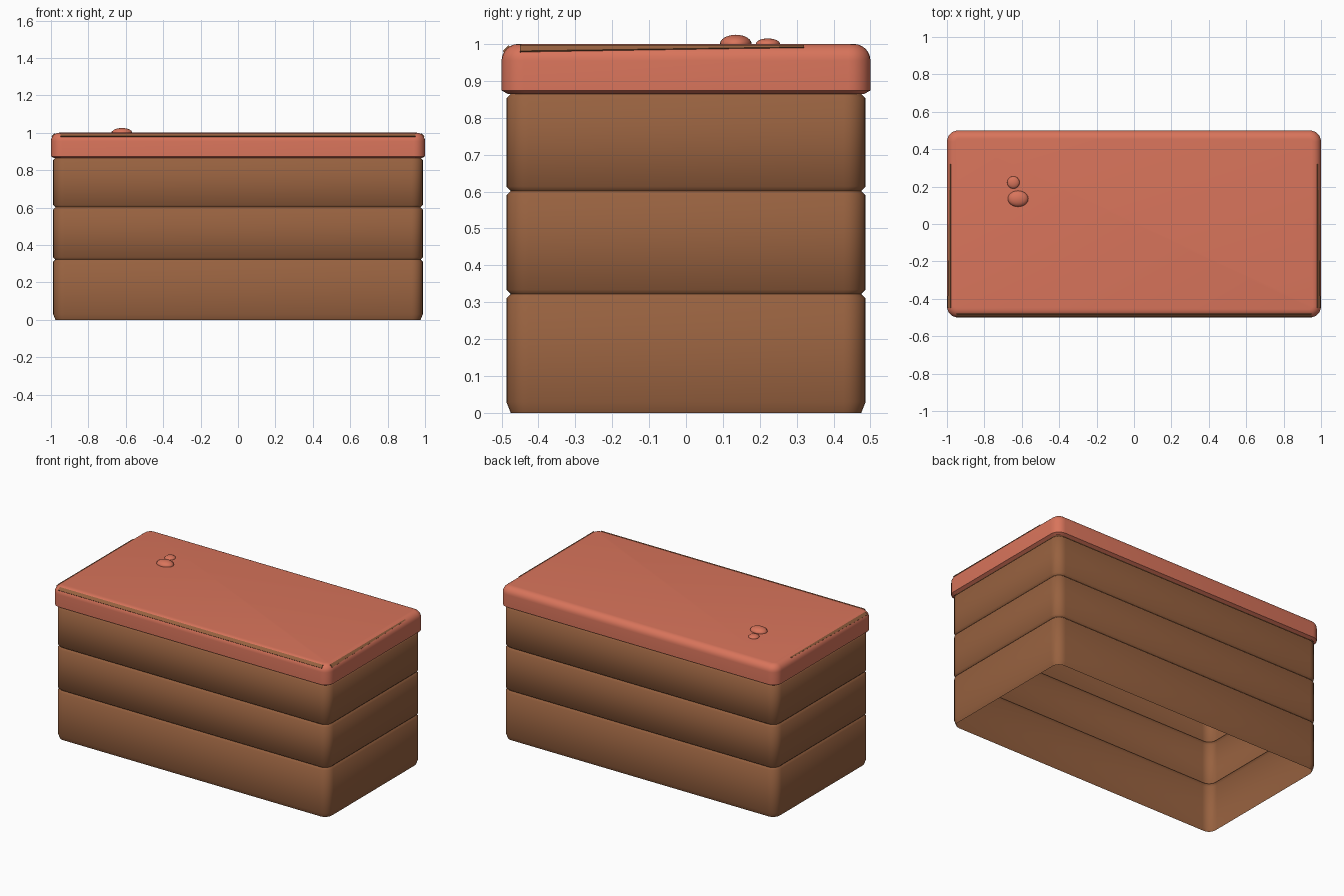
import bpy, bmesh
from math import sin, cos, pi, radians
from mathutils import Matrix, Vector

if "Cube" in bpy.data.objects:
    bpy.data.objects.remove(bpy.data.objects["Cube"])


def material(name, rgb):
    m = bpy.data.materials.new(name)
    m.use_nodes = True
    m.diffuse_color = (*rgb, 1)
    m.node_tree.nodes["Principled BSDF"].inputs["Base Color"].default_value = (*rgb, 1)
    return m


brown = material("sponge brown", (0.31, 0.12, 0.05))
coral = material("glaze coral", (0.69, 0.175, 0.105))


def finish(name, bm, mat, angle=60):
    bmesh.ops.recalc_face_normals(bm, faces=bm.faces)
    mesh = bpy.data.meshes.new(name)
    bm.to_mesh(mesh)
    bm.free()
    mesh.materials.append(mat)
    ob = bpy.data.objects.new(name, mesh)
    bpy.context.collection.objects.link(ob)
    bpy.ops.object.select_all(action='DESELECT')
    ob.select_set(True)
    bpy.context.view_layer.objects.active = ob
    bpy.ops.object.shade_smooth_by_angle(angle=radians(angle))
    return ob


def rounded_loft(name, half_x, half_y, radius, profile, mat, steps=6):
    """Stack rounded rectangles along (inset, z) pairs and cap the top."""
    bm = bmesh.new()
    rings = []
    for inset, z in profile:
        r = radius - inset
        ring = []
        for q, (sx, sy) in enumerate([(1, 1), (-1, 1), (-1, -1), (1, -1)]):
            for i in range(steps + 1):
                a = (q + i / steps) * pi / 2
                ring.append(bm.verts.new((sx * (half_x - radius) + r * cos(a),
                                          sy * (half_y - radius) + r * sin(a), z)))
        rings.append(ring)
    for low, high in zip(rings, rings[1:]):
        for i in range(len(low)):
            j = (i + 1) % len(low)
            bm.faces.new((low[i], low[j], high[j], high[i]))
    bm.faces.new(rings[-1])
    return finish(name, bm, mat)


# Hollow three-layer sponge, open underneath, with pinched seams
seam = 0.012
sponge = [(seam, 0), (0, 0.03)]
for z in (0.322, 0.602, 0.865):
    sponge += [(0, z - seam), (seam, z), (0, z + seam)]
sponge += [(0, 0.94), (0.035, 0.98)]
rounded_loft("sponge_layers", 0.988, 0.487, 0.06, sponge, brown)

# Glaze lid with a tucked rim and a rounded upper edge
bend = 0.045
glaze = [(0.018, 0.864), (0, 0.874)]
for i in range(7):
    a = i / 6 * pi / 2
    glaze.append((bend * (1 - cos(a)), 1 - bend + bend * sin(a)))
rounded_loft("glaze_lid", 1.0, 0.5, 0.06, glaze, coral)


# Sponge showing through the rounded glaze edge
def edge_strip(name, start, end, outward, far_width=1.0):
    start, end = Vector(start), Vector(end)
    along = (end - start).normalized()
    normal = (Vector(outward) + Vector((0, 0, 1))).normalized()
    across = normal.cross(along)
    if across.z < 0:
        across.negate()
    bm = bmesh.new()
    bmesh.ops.create_cube(bm, size=1)
    for v in bm.verts:
        x, y, z = v.co
        if x > 0 and y < 0:
            y += 1 - far_width
        v.co = start.lerp(end, x + 0.5) + across * y * 0.022 + normal * z * 0.006
    finish(name, bm, brown, 30)


edge = bend * (1 - cos(pi / 4))
height = 1 - edge
edge_strip("front_edge_strip", (-0.95, edge - 0.5, height), (0.95, edge - 0.5, height), (0, -1, 0))
for side, label in ((1, "left"), (-1, "right")):
    x = side * (1 - edge)
    edge_strip(label + "_edge_strip", (x, -0.45, height), (x, 0.32, height), (side, 0, 0), 0.3)

# Glaze drops on the lid
for name, place, size in (("large_drop", (-0.62, 0.135, 1.0), (0.055, 0.043, 0.025)),
                          ("small_drop", (-0.645, 0.222, 1.0), (0.033, 0.033, 0.015))):
    bm = bmesh.new()
    bmesh.ops.create_uvsphere(bm, u_segments=24, v_segments=12, radius=1,
                              matrix=Matrix.Translation(place) @ Matrix.Diagonal((*size, 1)))
    finish(name, bm, coral)
